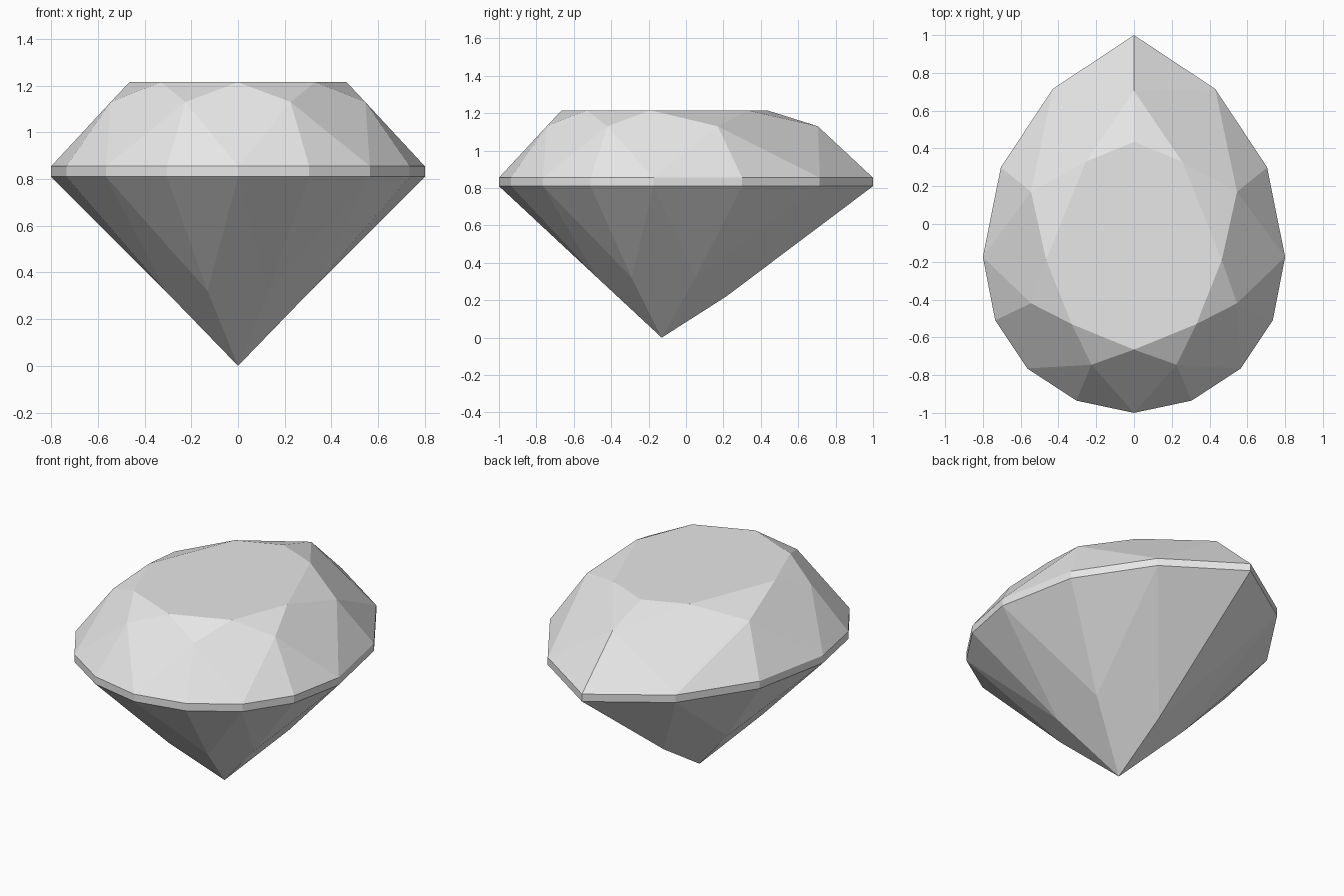
import bpy

cube = bpy.data.objects.get("Cube")
if cube:
    bpy.data.objects.remove(cube)

mat = bpy.data.materials.new("pale grey stone")
mat.use_nodes = True
grey = (0.8, 0.8, 0.8, 1)
mat.diffuse_color = grey
mat.node_tree.nodes["Principled BSDF"].inputs["Base Color"].default_value = grey

# Heights of the facet rings
Z_LOW, Z_HIGH, Z_STAR, Z_TABLE = 0.81, 0.855, 1.13, 1.215

# Left half of each ring, from the rounded front to the pointed back
outline = [(0, -1), (0.305, -0.935), (0.565, -0.765), (0.735, -0.51),
           (0.8, -0.175), (0.705, 0.3), (0.43, 0.715), (0, 1)]
table = [(0, -0.665), (0.33, -0.53), (0.465, -0.19), (0.255, 0.33), (0, 0.435)]
stars = [(0.225, -0.745), (0.545, -0.42), (0.545, 0.17), (0, 0.705)]
low_mids = [(0.13, -0.474, 0.32), (0.31, -0.29, 0.32),
            (0.31, 0.05, 0.32), (0, 0.215, 0.22)]
culet = (0, -0.13, 0)


def ring(points, z):
    return [(x, y, z) for x, y in points]


def make_part(name, faces):
    """Build a half from faces of coordinates, then mirror it across x."""
    verts = list(dict.fromkeys(p for f in faces for p in f))
    mesh = bpy.data.meshes.new(name)
    mesh.from_pydata(verts, [], [[verts.index(p) for p in f] for f in faces])
    mesh.materials.append(mat)
    obj = bpy.data.objects.new(name, mesh)
    bpy.context.collection.objects.link(obj)
    mirror = obj.modifiers.new("Mirror", "MIRROR")
    mirror.use_clip = True
    return obj


def ring_facets(mids, girdle, inner):
    """Pairs of girdle triangles with kites between neighbouring mid points."""
    faces = []
    for i, mid in enumerate(mids):
        a = 2 * i
        faces.append([girdle[a], girdle[a + 1], mid])
        if a + 2 < len(girdle):
            faces.append([girdle[a + 1], girdle[a + 2], mid])
        # Kite down the girdle corner; half a kite on the centre line
        if i == 0:
            faces.append([inner[0], girdle[0], mid])
        else:
            faces.append([inner[i], mids[i - 1], girdle[a], mid])
    return faces


# Crown: girdle triangles, kites, star facets and the flat table
top, star, flat = ring(outline, Z_HIGH), ring(stars, Z_STAR), ring(table, Z_TABLE)
crown = ring_facets(star, top, flat)
crown += [[flat[i], star[i], flat[i + 1]] for i in range(len(star))]
crown.append(flat)
make_part("crown", crown)

# Girdle band
low = ring(outline, Z_LOW)
make_part("girdle", [[low[i], low[i + 1], top[i + 1], top[i]]
                     for i in range(len(low) - 1)])

# Pavilion: same layout, meeting at the point below
pavilion = ring_facets(low_mids, low, [culet] * len(low_mids))
make_part("pavilion", [f[::-1] for f in pavilion])
